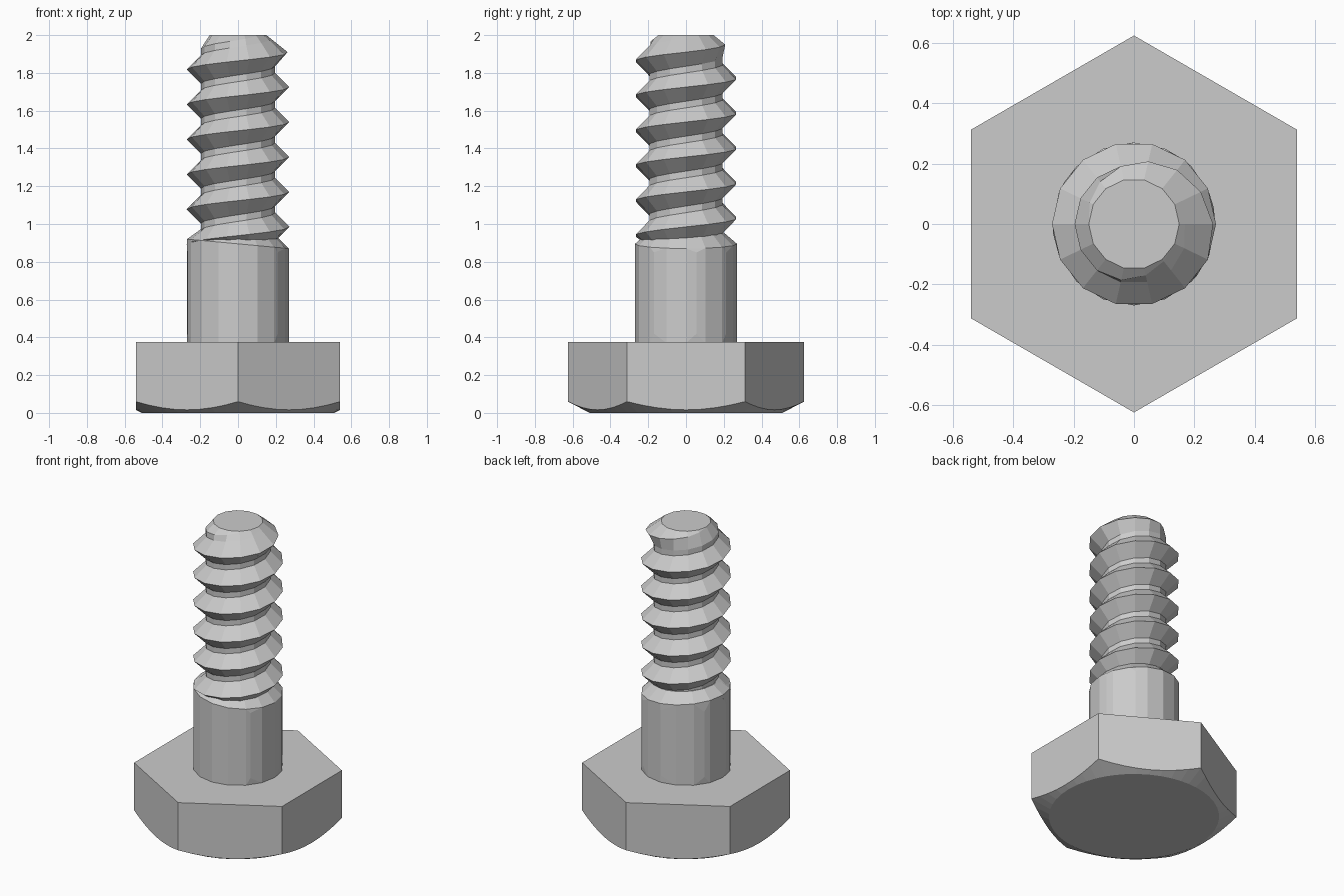
import bpy, bmesh
from math import sin, cos, pi, radians, hypot

if "Cube" in bpy.data.objects:
    bpy.data.objects.remove(bpy.data.objects["Cube"])


def polar(r, a, z):
    return (r * cos(a), r * sin(a), z)


def add_object(name, bm):
    bmesh.ops.remove_doubles(bm, verts=bm.verts, dist=0.0005)
    bmesh.ops.recalc_face_normals(bm, faces=bm.faces)
    mesh = bpy.data.meshes.new(name)
    bm.to_mesh(mesh)
    bm.free()
    obj = bpy.data.objects.new(name, mesh)
    bpy.context.collection.objects.link(obj)
    return obj


# hex head with a conical chamfer cut into the lower corners
def hex_head(radius=0.625, height=0.375, disc=0.51, steps=8):
    bm = bmesh.new()
    outline = []
    for k in range(6):
        a, b = pi / 2 + k * pi / 3, pi / 2 + (k + 1) * pi / 3
        for s in range(steps):
            t = s / steps
            outline.append((radius * ((1 - t) * cos(a) + t * cos(b)),
                            radius * ((1 - t) * sin(a) + t * sin(b))))
    low, mid, top = [], [], []
    for x, y in outline:
        d = hypot(x, y)
        low.append(bm.verts.new((x * disc / d, y * disc / d, 0)))
        mid.append(bm.verts.new((x, y, (d - disc) * 0.52)))
        top.append(bm.verts.new((x, y, height)))
    n = len(outline)
    for i in range(n):
        j = (i + 1) % n
        bm.faces.new((low[i], low[j], mid[j], mid[i]))
        bm.faces.new((mid[i], mid[j], top[j], top[i]))
    bm.faces.new(low[::-1])
    bm.faces.new(top)
    return add_object("hex_head", bm)


# faceted plain shank, rounder at both ends
def plain_shank(r=0.27):
    bm = bmesh.new()
    for deg in (270, 321, 12, 52, 91, 149, 187, 225):
        for z in (0.42, 0.85):
            bm.verts.new(polar(r, radians(deg), z))
    for i in range(16):
        a = i * pi / 8
        bm.verts.new(polar(r, a, 0.37))
        bm.verts.new(polar(r, a, 0.895 - 0.025 * cos(a)))
        bm.verts.new(polar(0.2, a, 0.955 - 0.015 * cos(a)))
    bmesh.ops.convex_hull(bm, input=bm.verts)
    return add_object("plain_shank", bm)


# right-handed thread: a helical profile clamped between run-out and tip
def thread(n=14, pitch=0.185, z_low=0.88, z_top=2.0):
    bm = bmesh.new()
    profile = ((-0.075, 0.197), (0.0, 0.272), (0.075, 0.197))
    rows = []
    for i in range(9 * n):
        row = []
        for dz, r in profile:
            z = 0.985 - 2 * pitch + pitch * i / n + dz
            if z <= z_low:
                z, r = z_low, 0.2
            z = min(z, z_top)
            r = min(r, 0.15 + (z_top - z) * 1.25)
            row.append(bm.verts.new(polar(r, 2 * pi * i / n, z)))
        rows.append(row)
    for i in range(8 * n - 1):
        a, b = rows[i], rows[i + 1]
        a = a + [rows[i + n][0]]
        b = b + [rows[i + 1 + n][0]]
        for k in range(3):
            bm.faces.new((a[k], b[k], b[k + 1], a[k + 1]))
    bmesh.ops.remove_doubles(bm, verts=bm.verts, dist=0.0005)
    loose = [v for v in bm.verts if not v.link_faces]
    bmesh.ops.delete(bm, geom=loose, context='VERTS')
    # flat end caps
    for z in (z_low, z_top):
        ring = []
        for i in range(n):
            r = 0.15 if z == z_top else 0.2
            ring.append(bm.verts.new(polar(r, 2 * pi * i / n, z)))
        bm.faces.new(ring)
    return add_object("thread", bm)


hex_head()
plain_shank()
thread()
